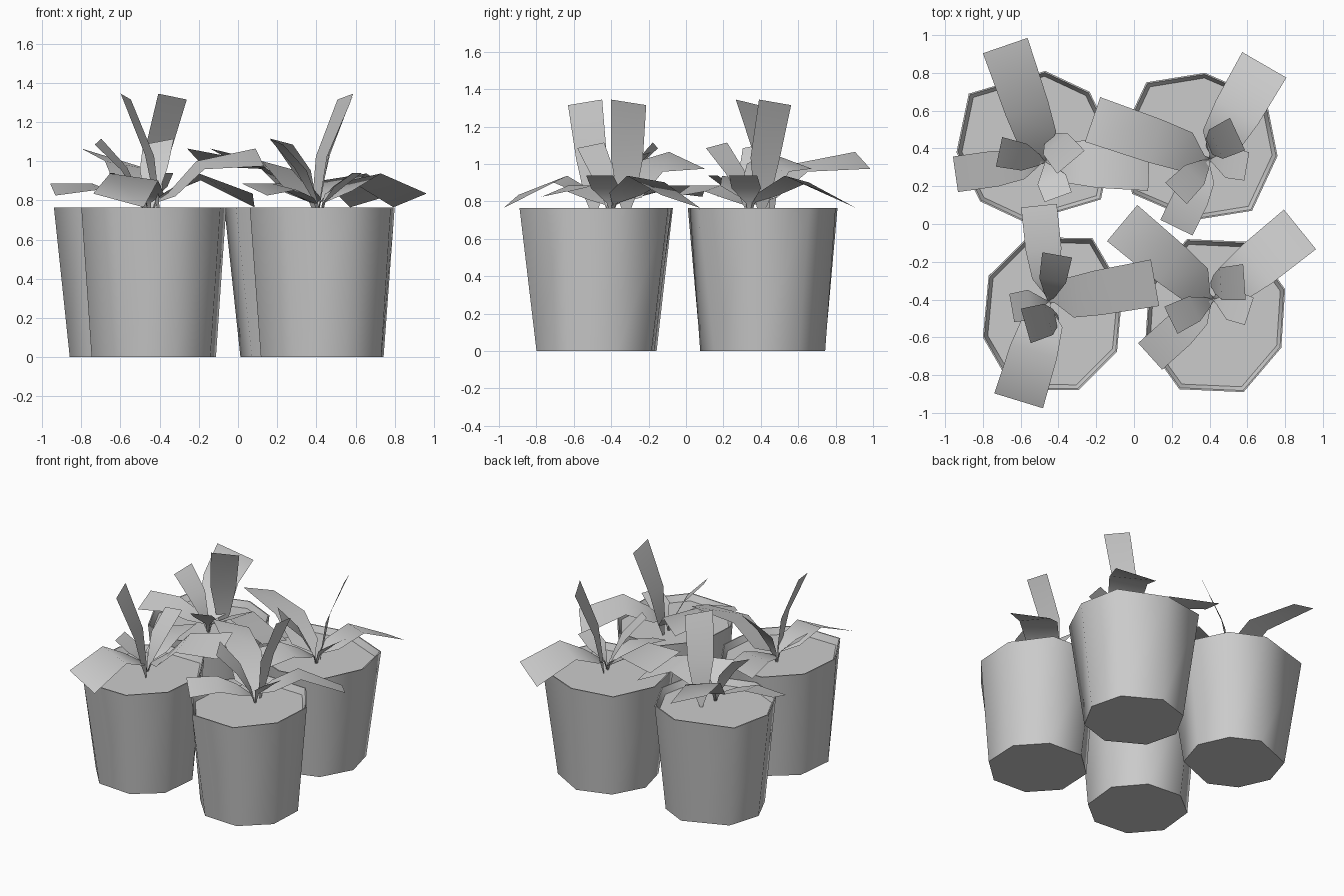
import bpy, math
from mathutils import Vector

if "Cube" in bpy.data.objects:
    bpy.data.objects.remove(bpy.data.objects["Cube"])


def make_mesh(name, verts, faces, angle):
    mesh = bpy.data.meshes.new(name)
    mesh.from_pydata([tuple(v) for v in verts], [], faces)
    mesh.polygons.foreach_set("use_smooth", [True] * len(faces))
    mesh.set_sharp_from_angle(angle=math.radians(angle))
    obj = bpy.data.objects.new(name, mesh)
    bpy.context.collection.objects.link(obj)
    return obj


def ring(center, corners, z, factor=1.0, radius=None):
    pts = []
    for c in corners:
        v = Vector(c).normalized() * radius if radius else Vector(c) * factor
        pts.append((center[0] + v.x, center[1] + v.y, z))
    return pts


def make_pot(name, center, half):
    # Half the rim corners are given, the other half lie opposite
    corners = half + [(-x, -y) for x, y in half]
    n = len(corners)
    rings = [ring(center, corners, 0, radius=0.335),
             ring(center, corners, 0.765),
             ring(center, corners, 0.765, 0.98),
             ring(center, corners, 0.71, 0.92)]
    verts = sum(rings, [])
    faces = [tuple(reversed(range(n)))]
    for r in range(3):
        for i in range(n):
            j = (i + 1) % n
            faces.append((r * n + i, r * n + j, r * n + n + j, r * n + n + i))
    make_mesh("pot_" + name, verts, faces, 60)
    # Soil disc inside the rim
    make_mesh("soil_" + name, ring(center, corners, 0.72, 0.93), [tuple(range(n))], 30)


def make_leaf(name, base, angle, profile, reach, width, roll):
    # Strip along a side profile of (distance, height, width factor), rolled about its length
    a = math.radians(angle)
    out, side = Vector((math.cos(a), math.sin(a), 0)), Vector((-math.sin(a), math.cos(a), 0))
    verts, faces = [], []
    for i, (d, z, w) in enumerate(profile):
        p = Vector((base[0], base[1], z)) + out * d * reach
        s = side * w * width / 2 + Vector((0, 0, roll * d / 2))
        verts += [p - s, p + s]
        if i:
            k = 2 * i
            faces.append((k - 2, k - 1, k + 1, k))
    make_mesh(name, verts, faces, 50)


# Leaf side profiles, distance is relative to the reach
droop = [(0, .71, .06), (.04, .79, .1), (.2, .84, .8), (.5, .92, .95), (1, .80, 1)]
rise = [(0, .71, .06), (.05, .79, .1), (.2, .83, .85), (.46, .98, .95), (1, 1.02, 1)]
flat = [(0, .71, .06), (.05, .78, .1), (.25, .82, .8), (.55, .87, 1), (1, .855, 1)]
tall = [(0, .71, .06), (.1, .82, .5), (.3, 1.03, .9), (1, 1.33, 1)]
mid = [(0, .71, .06), (.15, .82, .4), (.45, .96, .9), (1, 1.10, 1)]
low = [(0, .71, .06), (.1, .79, .2), (.5, .87, 1), (1, .94, .95)]

# name, pot centre, half rim, plant base, outer leaves (angle, reach),
# tall leaf base, inner leaf angles (tall, mid, low)
plants = [
    ("back_left", (-.525, .41), [(.29, .29), (.055, .40), (-.35, .28), (-.415, -.03)],
     (-.47, .33), [(-2, .55), (109, .65), (188, .48)], (-.45, .465), [-50, 168, -70]),
    ("back_right", (.345, .41), [(.415, -.05), (.355, .25), (.03, .39), (-.28, .34)],
     (.40, .34), [(60, .58), (161, .655), (244, .40)], (.385, .40), [25, 225, -10]),
    ("front_left", (-.43, -.475), [(.37, .125), (.21, .40), (-.135, .405), (-.34, .20)],
     (-.45, -.41), [(253, .55), (10, .57), (96, .51)], (-.40, -.49), [196, 80, 190]),
    ("front_right", (.43, -.485), [(.37, .14), (.19, .39), (-.15, .405), (-.35, .17)],
     (.42, -.40), [(39, .59), (140, .63), (222, .45)], (.405, -.32), [4, 206, -18]),
]

for name, center, half, base, outer, tall_base, inner in plants:
    make_pot(name, center, half)
    # Wide outer leaves
    for label, prof, width, roll, (ang, reach) in zip(("droop", "rise", "flat"), (droop, rise, flat),
                                                      (.27, .25, .19), (-.07, .09, -.06), outer):
        make_leaf(f"outer_leaf_{label}_{name}", base, ang, prof, reach, width, roll)
    # Upright inner leaves
    for label, prof, reach, width, roll, ang, b in zip(
            ("tall", "mid", "low"), (tall, mid, low), (.18, .25, .20), (.19, .16, .16),
            (-.03, -.03, 0), inner, (tall_base, base, base)):
        make_leaf(f"inner_leaf_{label}_{name}", b, ang, prof, reach, width, roll)
